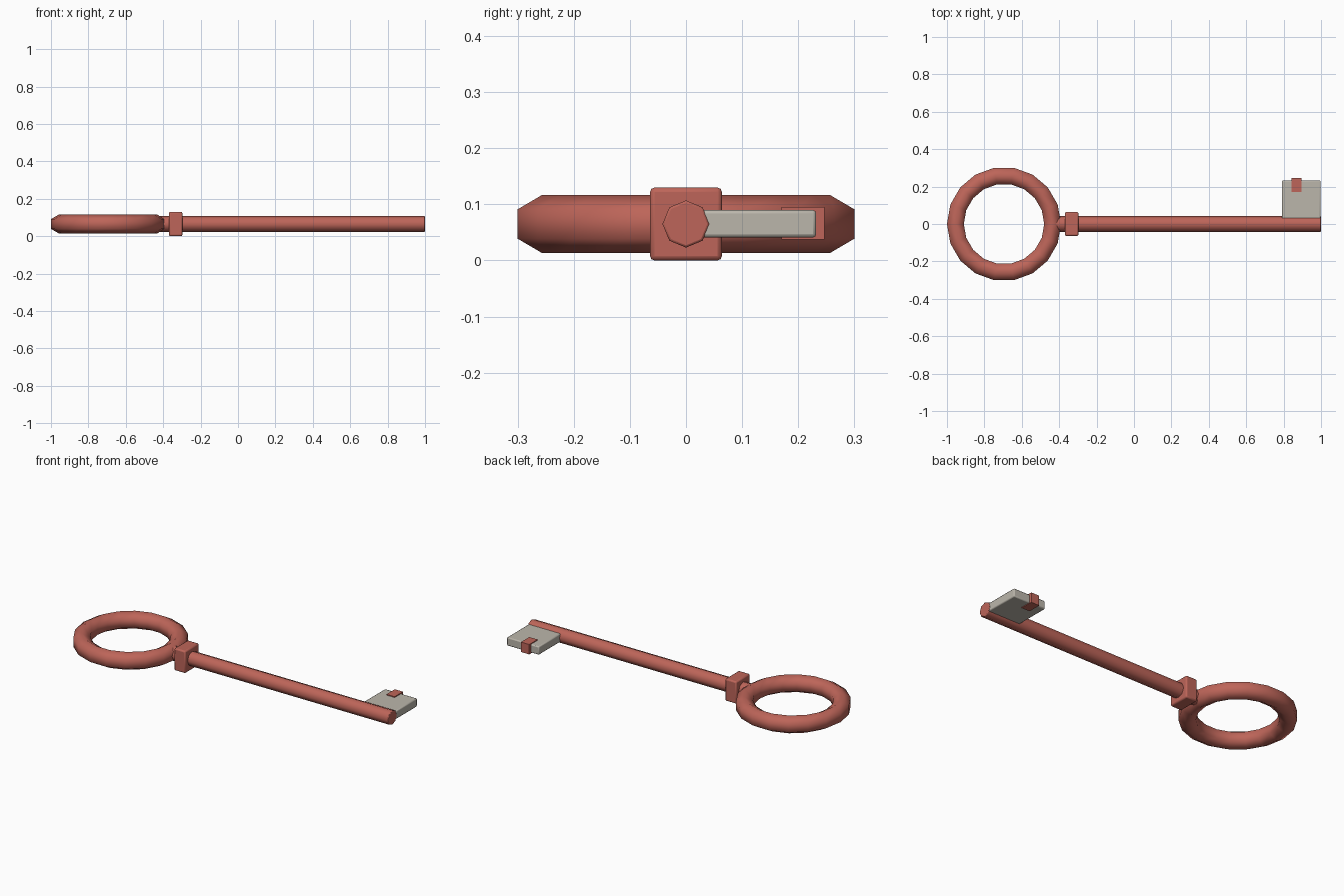
import bpy, bmesh, math
from mathutils import Matrix

default = bpy.data.objects.get("Cube")
if default:
    bpy.data.objects.remove(default, do_unlink=True)

MID = 0.065  # height of the key's central plane


def material(name, rgb):
    m = bpy.data.materials.new(name)
    m.use_nodes = True
    m.diffuse_color = (*rgb, 1)
    m.node_tree.nodes["Principled BSDF"].inputs["Base Color"].default_value = (*rgb, 1)
    return m


RED = material("dusty red", (0.51, 0.13, 0.10))
GREY = material("warm grey", (0.50, 0.47, 0.41))


def finish(name, bm, mat, angle, bevel=0):
    bmesh.ops.recalc_face_normals(bm, faces=bm.faces)
    mesh = bpy.data.meshes.new(name)
    bm.to_mesh(mesh)
    bm.free()
    mesh.materials.append(mat)
    obj = bpy.data.objects.new(name, mesh)
    bpy.context.collection.objects.link(obj)
    if bevel:
        mod = obj.modifiers.new("soft edges", "BEVEL")
        mod.width = bevel
        mod.segments = 2
        mod.limit_method = "ANGLE"
        mod.angle_limit = math.radians(60)
    bpy.ops.object.select_all(action="DESELECT")
    obj.select_set(True)
    bpy.context.view_layer.objects.active = obj
    bpy.ops.object.shade_smooth_by_angle(angle=math.radians(angle))
    return obj


def box(name, x, y, z, mat, bevel=0):
    bm = bmesh.new()
    size = [b - a for a, b in (x, y, z)]
    mid = [(a + b) / 2 for a, b in (x, y, z)]
    bmesh.ops.create_cube(bm, size=1, matrix=Matrix.Translation(mid) @ Matrix.Diagonal((*size, 1)))
    return finish(name, bm, mat, 30, bevel)


# Ring handle: hexagonal section swept round eighteen steps
STEPS, SIDES = 18, 6
bm = bmesh.new()
loops = []
for i in range(STEPS):
    a = math.tau * i / STEPS
    loop = []
    for j in range(SIDES):
        t = math.tau * (j + 0.5) / SIDES
        r = 0.26 + 0.052 * math.cos(t)
        loop.append(bm.verts.new((-0.695 + r * math.cos(a), r * math.sin(a),
                                  MID + 0.052 * math.sin(t))))
    loops.append(loop)
for i in range(STEPS):
    p, q = loops[i], loops[(i + 1) % STEPS]
    for j in range(SIDES):
        k = (j + 1) % SIDES
        bm.faces.new((p[j], q[j], q[k], p[k]))
finish("ring_handle", bm, RED, 65)

# Shaft: eight-sided rod from inside the ring to the tip
bm = bmesh.new()
place = Matrix.Translation((0.28, 0, MID)) @ Matrix.Rotation(math.pi / 2, 4, "Y")
bmesh.ops.create_cone(bm, cap_ends=True, segments=8, radius1=0.042, radius2=0.042,
                      depth=1.44, matrix=place)
finish("shaft", bm, RED, 50, 0.004)

# Collar, bit plate and the clasp at its far edge
box("collar", (-0.37, -0.297), (-0.064, 0.064), (0, 0.13), RED, 0.008)
box("bit_plate", (0.79, 0.998), (0.02, 0.232), (0.041, 0.09), GREY, 0.006)
box("bit_clasp", (0.842, 0.895), (0.17, 0.247), (0.037, 0.095), RED)
